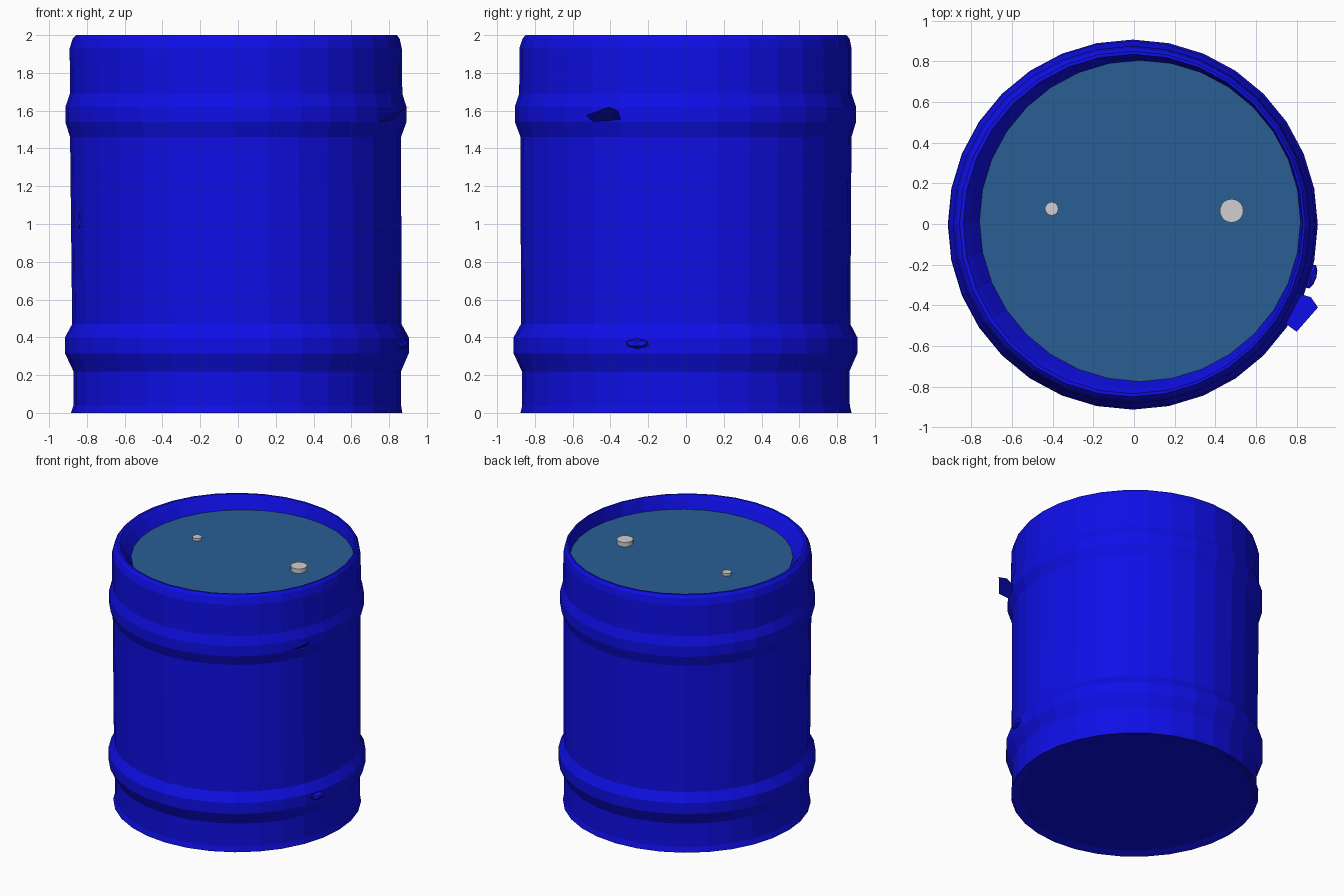
import bpy, bmesh, math
from mathutils import Vector

if "Cube" in bpy.data.objects:
    bpy.data.objects.remove(bpy.data.objects["Cube"])

SIDES = 32


def material(name, color):
    m = bpy.data.materials.new(name)
    m.diffuse_color = (*color, 1)
    m.use_nodes = True
    m.node_tree.nodes["Principled BSDF"].inputs["Base Color"].default_value = m.diffuse_color
    return m


BLUE = material("barrel blue", (0.005, 0.005, 0.88))
LID = material("lid steel blue", (0.022, 0.112, 0.295))
GREY = material("cap light grey", (0.63, 0.63, 0.63))


def finish(bm, name, mat, recalc=True):
    if recalc:
        bmesh.ops.recalc_face_normals(bm, faces=bm.faces)
    me = bpy.data.meshes.new(name)
    bm.to_mesh(me)
    bm.free()
    me.materials.append(mat)
    ob = bpy.data.objects.new(name, me)
    bpy.context.collection.objects.link(ob)
    return ob


def lathe(name, rows, mat, sides, cap_start=True, cap_end=True):
    """Stack rings of (radius, z, centre x, centre y) into a flat-faced shell."""
    bm = bmesh.new()
    rings = []
    for r, z, cx, cy in rows:
        rings.append([bm.verts.new((cx + r * math.cos(2 * math.pi * i / sides),
                                    cy + r * math.sin(2 * math.pi * i / sides), z))
                      for i in range(sides)])
    for a, b in zip(rings, rings[1:]):
        for i in range(sides):
            j = (i + 1) % sides
            bm.faces.new((a[i], a[j], b[j], b[i]))
    if cap_start:
        bm.faces.new(rings[0][::-1])
    if cap_end:
        bm.faces.new(rings[-1])
    return finish(bm, name, mat)


def sheet(name, polygons, mat):
    """Thin bent metal scrap made of a few polygons."""
    bm = bmesh.new()
    for poly in polygons:
        bm.faces.new([bm.verts.new(p) for p in poly])
    bmesh.ops.remove_doubles(bm, verts=bm.verts, dist=0.0005)
    return finish(bm, name, mat, recalc=False)


# barrel shell: recessed base, two raised hoops, rounded rim sloping to the lid
lathe("barrel_body", [
    (0.82, 0.015, -0.005, 0), (0.865, 0.0, -0.006, 0), (0.877, 0.0, -0.007, 0),
    (0.867, 0.04, -0.004, 0), (0.867, 0.22, -0.004, -0.002),
    (0.91, 0.315, -0.006, -0.003), (0.91, 0.40, -0.006, -0.003),
    (0.872, 0.47, -0.006, -0.002), (0.876, 1.46, -0.013, 0.0),
    (0.903, 1.54, -0.011, -0.003), (0.903, 1.62, -0.011, -0.003),
    (0.88, 1.69, -0.010, -0.003), (0.879, 1.93, -0.012, -0.003),
    (0.866, 1.98, -0.010, 0), (0.85, 2.0, -0.008, 0),
    (0.835, 2.0, -0.004, 0), (0.82, 1.97, 0.006, 0.005),
    (0.788, 1.89, 0.03, 0.015),
], BLUE, SIDES)

# recessed lid
lathe("lid", [(0.79, 1.885, 0.03, 0.015), (0.79, 1.90, 0.03, 0.015)], LID, SIDES)

# filler caps
for name, x, y, r in (("large_cap", 0.48, 0.065, 0.058), ("small_cap", -0.405, 0.075, 0.033)):
    h = 0.6 * r
    lathe(name, [(r, 1.89, x, y), (r, 1.90 + h, x, y)], GREY, 20)

# folded tab on the upper hoop: plate against the wall and a flap bent outward
sheet("upper_tab", [
    [(0.735, -0.50, 1.54), (0.82, -0.345, 1.54), (0.82, -0.345, 1.62), (0.735, -0.50, 1.62)],
    [(0.745, -0.49, 1.54), (0.80, -0.53, 1.575), (0.905, -0.41, 1.62),
     (0.87, -0.36, 1.60), (0.82, -0.345, 1.55)],
], BLUE)

# small crumpled lump on the lower hoop
bm = bmesh.new()
bmesh.ops.create_icosphere(bm, subdivisions=1, radius=1)
ang = math.radians(-16.5)
out = Vector((math.cos(ang), math.sin(ang), 0))
side = Vector((-out.y, out.x, 0))
for v in bm.verts:
    p = v.co.copy()
    v.co = out * (0.908 + 0.03 * p.x) + side * (0.07 * p.y) + Vector((0, 0, 0.367 + 0.028 * p.z))
finish(bm, "lower_lump", BLUE)

# tiny raised sliver on the left wall
a = math.radians(199)


def wall(da, r, z):
    return (-0.01 + r * math.cos(a + da), r * math.sin(a + da), z)


sheet("wall_sliver", [[wall(-0.02, 0.87, 0.96), wall(0.0, 0.882, 1.0), wall(-0.02, 0.87, 1.06)],
                      [wall(0.0, 0.882, 1.0), wall(0.02, 0.87, 0.98), wall(-0.02, 0.87, 1.06)]], BLUE)
